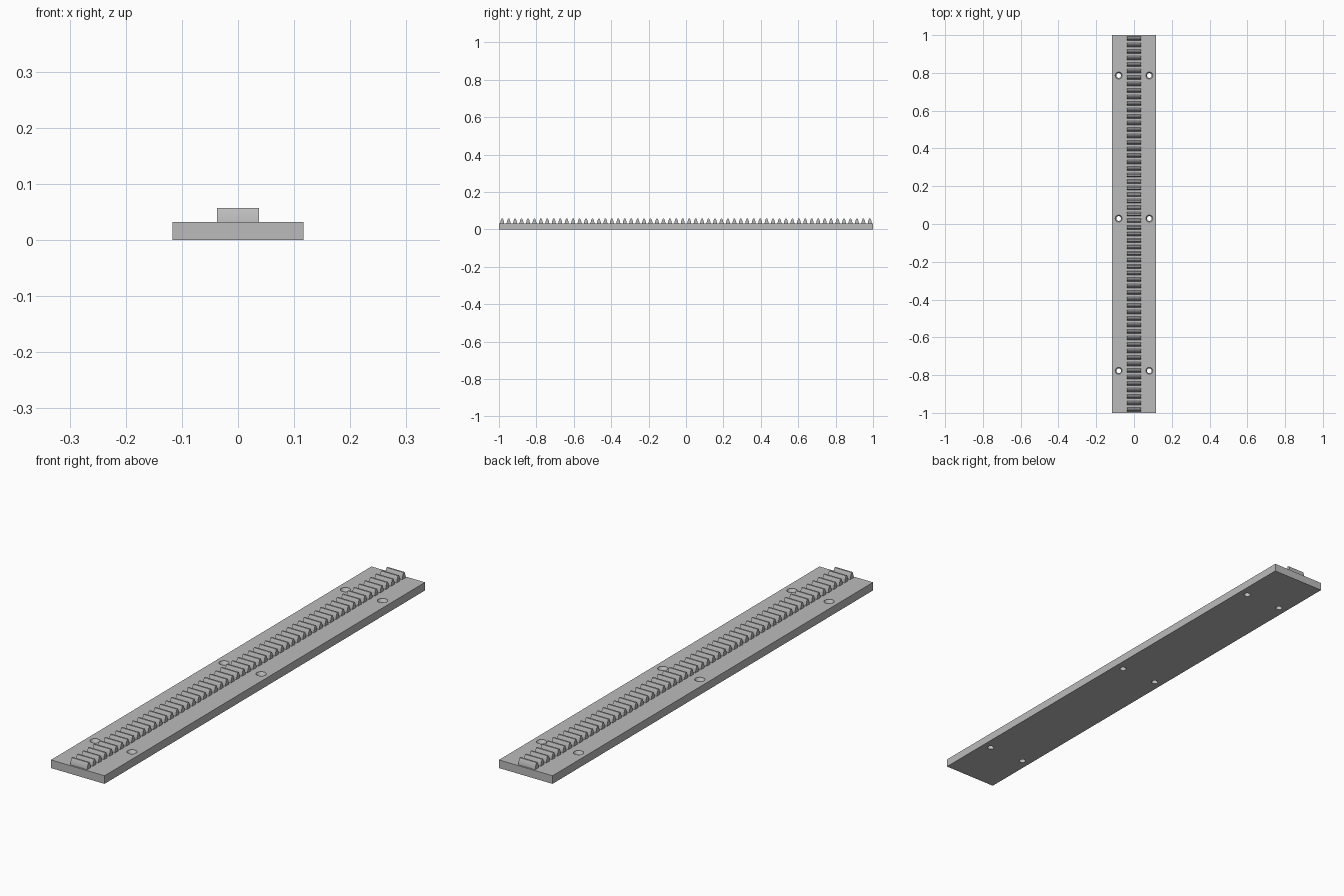
import bpy, bmesh, math

cube = bpy.data.objects.get("Cube")
if cube:
    bpy.data.objects.remove(cube, do_unlink=True)

LENGTH, HALF_W, BASE_H = 2.0, 0.117, 0.032
TEETH, TOOTH_HALF = 58, 0.037
PITCH = LENGTH / TEETH

# Material
grey = bpy.data.materials.new("plain grey")
grey.use_nodes = True
colour = (0.5, 0.5, 0.5, 1)
grey.diffuse_color = colour
grey.node_tree.nodes["Principled BSDF"].inputs["Base Color"].default_value = colour


def make_object(name, bm):
    bmesh.ops.recalc_face_normals(bm, faces=bm.faces)
    mesh = bpy.data.meshes.new(name)
    bm.to_mesh(mesh)
    bm.free()
    mesh.materials.append(grey)
    obj = bpy.data.objects.new(name, mesh)
    bpy.context.collection.objects.link(obj)
    return obj


# Base plate
bm = bmesh.new()
bmesh.ops.create_cube(bm, size=1)
for v in bm.verts:
    v.co = (v.co.x * 2 * HALF_W, v.co.y * LENGTH, (v.co.z + 0.5) * BASE_H)
base = make_object("base_plate", bm)

# Countersunk screw holes: stacked rings joined into one cutter
HOLE_PROFILE = [(0.0125, -0.01), (0.0125, 0.02), (0.0185, 0.03), (0.0185, 0.05)]
SIDES = 24
bm = bmesh.new()
for x in (-0.081, 0.081):
    for y in (-0.777, 0.029, 0.786):
        rings = [[bm.verts.new((x + r * math.cos(math.tau * i / SIDES),
                                y + r * math.sin(math.tau * i / SIDES), z))
                  for i in range(SIDES)] for r, z in HOLE_PROFILE]
        bm.faces.new(rings[0])
        bm.faces.new(rings[-1])
        for low, high in zip(rings, rings[1:]):
            for i in range(SIDES):
                j = (i + 1) % SIDES
                bm.faces.new((low[i], low[j], high[j], high[i]))
cutter = make_object("hole_cutter", bm)
cutter.hide_render = True

cut = base.modifiers.new("screw_holes", 'BOOLEAN')
cut.operation = 'DIFFERENCE'
cut.solver = 'EXACT'
cut.object = cutter
bpy.context.view_layer.objects.active = base
base.select_set(True)
bpy.ops.object.modifier_apply(modifier=cut.name)
bpy.data.objects.remove(cutter, do_unlink=True)

# Rack teeth: one curved tooth profile, extruded across and repeated along y
FLANK = [(0.0108, BASE_H - 0.002), (0.0104, 0.034), (0.0096, 0.039),
         (0.0082, 0.045), (0.0060, 0.051), (0.0032, 0.057)]
outline = FLANK + [(-y, z) for y, z in reversed(FLANK)]
bm = bmesh.new()
for n in range(TEETH):
    centre = -LENGTH / 2 + (n + 0.5) * PITCH
    ends = [[bm.verts.new((x, centre + y, z)) for y, z in outline]
            for x in (-TOOTH_HALF, TOOTH_HALF)]
    for end in ends:
        bm.faces.new(end)
    for i in range(len(outline)):
        j = (i + 1) % len(outline)
        bm.faces.new((ends[0][i], ends[0][j], ends[1][j], ends[1][i]))
teeth = make_object("rack_teeth", bm)

# Smooth curved walls, keep edges crisp
bpy.ops.object.select_all(action='DESELECT')
for obj in (base, teeth):
    obj.select_set(True)
bpy.context.view_layer.objects.active = base
bpy.ops.object.shade_smooth_by_angle(angle=math.radians(25))
